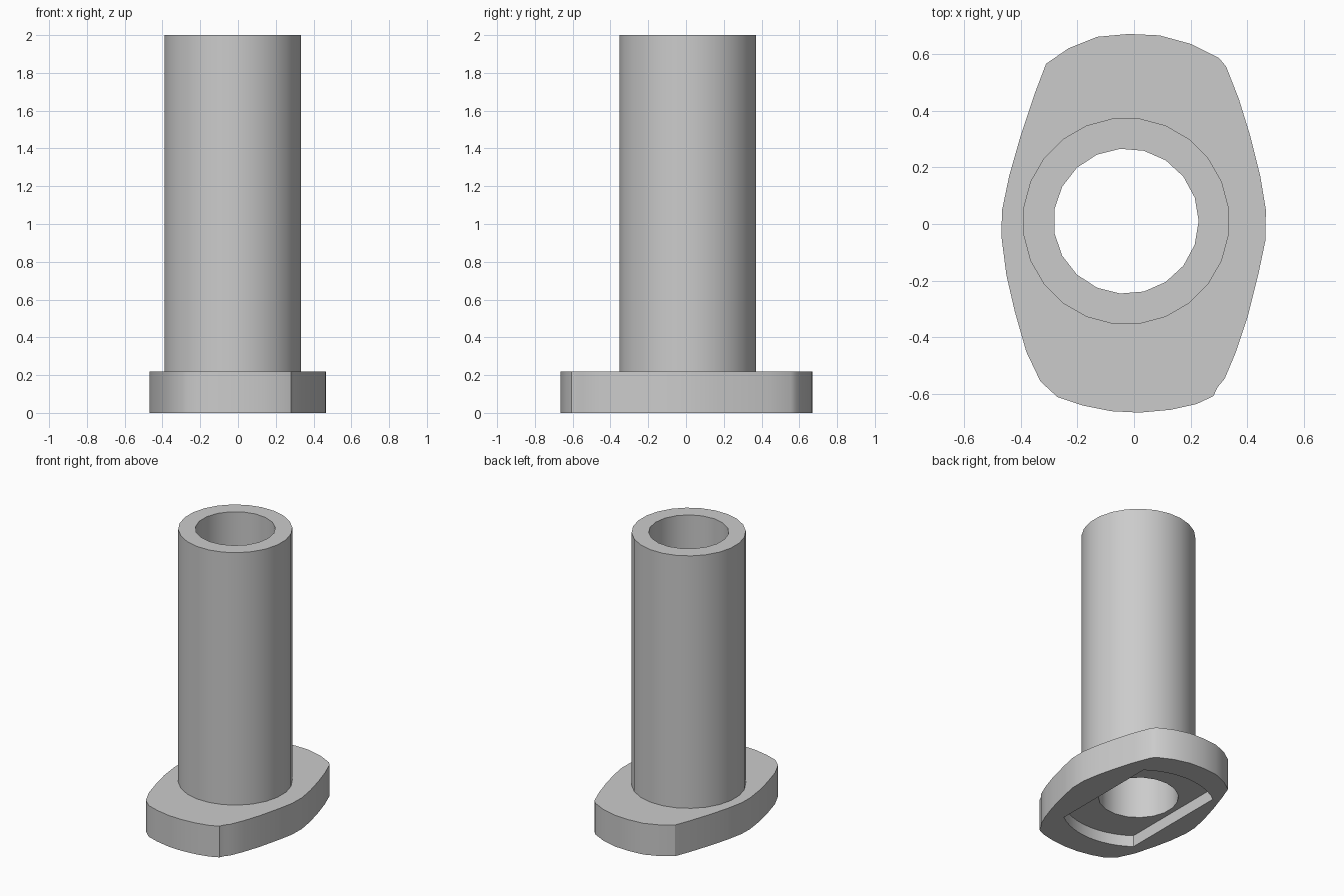
import bpy, bmesh, math
from mathutils import Vector

cube = bpy.data.objects.get("Cube")
if cube:
    bpy.data.objects.remove(cube, do_unlink=True)

# Main dimensions
CENTRE = Vector((-0.028, 0.01))
FLANGE_TOP, RECESS_TOP, TUBE_TOP = 0.22, 0.08, 2.0
OUTER_RADIUS, BORE_RADIUS = 0.365, 0.256
SLOT_RADIUS, SLOT_HALF_WIDTH = 0.49, 0.29


def circle(radius, sides, turn=0.0):
    return [CENTRE + radius * Vector((math.cos(a), math.sin(a)))
            for a in (turn + math.tau * i / sides for i in range(sides))]


def slot_outline(steps=12):
    # Two wide arcs joined by straight sides
    start = math.acos(SLOT_HALF_WIDTH / SLOT_RADIUS)
    points = []
    for half in (0.0, math.pi):
        for i in range(steps + 1):
            a = half + start + (math.pi - 2 * start) * i / steps
            points.append(CENTRE + SLOT_RADIUS * Vector((math.cos(a), math.sin(a))))
    return points


# Flange outline: bowed sides and shallow arcs at the ends
right_side = [(.295, -.575), (.32, -.545), (.36, -.45), (.4, -.33), (.44, -.17), (.463, -.06),
              (.465, .05), (.445, .17), (.41, .31), (.37, .44), (.325, .555)]
back_end = [(.3, .585), (.2, .635), (.09, .665), (-.02, .67), (-.13, .66), (-.23, .62)]
left_side = [(-.31, .565), (-.35, .46), (-.4, .31), (-.44, .17), (-.465, .05),
             (-.468, -.04), (-.45, -.18), (-.42, -.31), (-.38, -.45), (-.33, -.555)]
front_end = [(-.27, -.61), (-.18, -.64), (-.08, -.66), (.02, -.665), (.13, -.655),
             (.22, -.635), (.28, -.607)]
flange_outline = [Vector(p) for p in right_side + back_end + left_side + front_end]

bm = bmesh.new()


def wall(outline, low, high):
    """Upright wall; returns its lower and upper edge loops."""
    rings = [[bm.verts.new((p.x, p.y, z)) for p in outline] for z in (low, high)]
    n = len(outline)
    for i in range(n):
        j = (i + 1) % n
        bm.faces.new((rings[0][i], rings[0][j], rings[1][j], rings[1][i])).smooth = True
    return [[bm.edges.get((r[i], r[(i + 1) % n])) for i in range(n)] for r in rings]


def flat_ring(outside, inside):
    bmesh.ops.triangle_fill(bm, use_beauty=True, edges=outside + inside)


# Flange, recess, tube and bore walls
flange_low, flange_high = wall(flange_outline, 0, FLANGE_TOP)
slot_low, slot_high = wall(slot_outline(), 0, RECESS_TOP)
tube_low, tube_high = wall(circle(OUTER_RADIUS, 24, math.pi / 24), FLANGE_TOP, TUBE_TOP)
bore_low, bore_high = wall(circle(BORE_RADIUS, 19), RECESS_TOP, TUBE_TOP)

# Flat faces: underside, recess floor, flange shoulder and tube rim
flat_ring(flange_low, slot_low)
flat_ring(slot_high, bore_low)
flat_ring(flange_high, tube_low)
flat_ring(tube_high, bore_high)
bmesh.ops.recalc_face_normals(bm, faces=bm.faces)

mesh = bpy.data.meshes.new("flanged_tube")
bm.to_mesh(mesh)
bm.free()
body = bpy.data.objects.new("flanged_tube", mesh)
bpy.context.collection.objects.link(body)

# Plain grey
GREY = (0.6, 0.6, 0.6, 1.0)
material = bpy.data.materials.new("light_grey")
material.use_nodes = True
material.diffuse_color = GREY
material.node_tree.nodes["Principled BSDF"].inputs["Base Color"].default_value = GREY
mesh.materials.append(material)

bpy.ops.object.select_all(action="DESELECT")
body.select_set(True)
bpy.context.view_layer.objects.active = body
bpy.ops.object.shade_smooth_by_angle(angle=math.radians(30))
